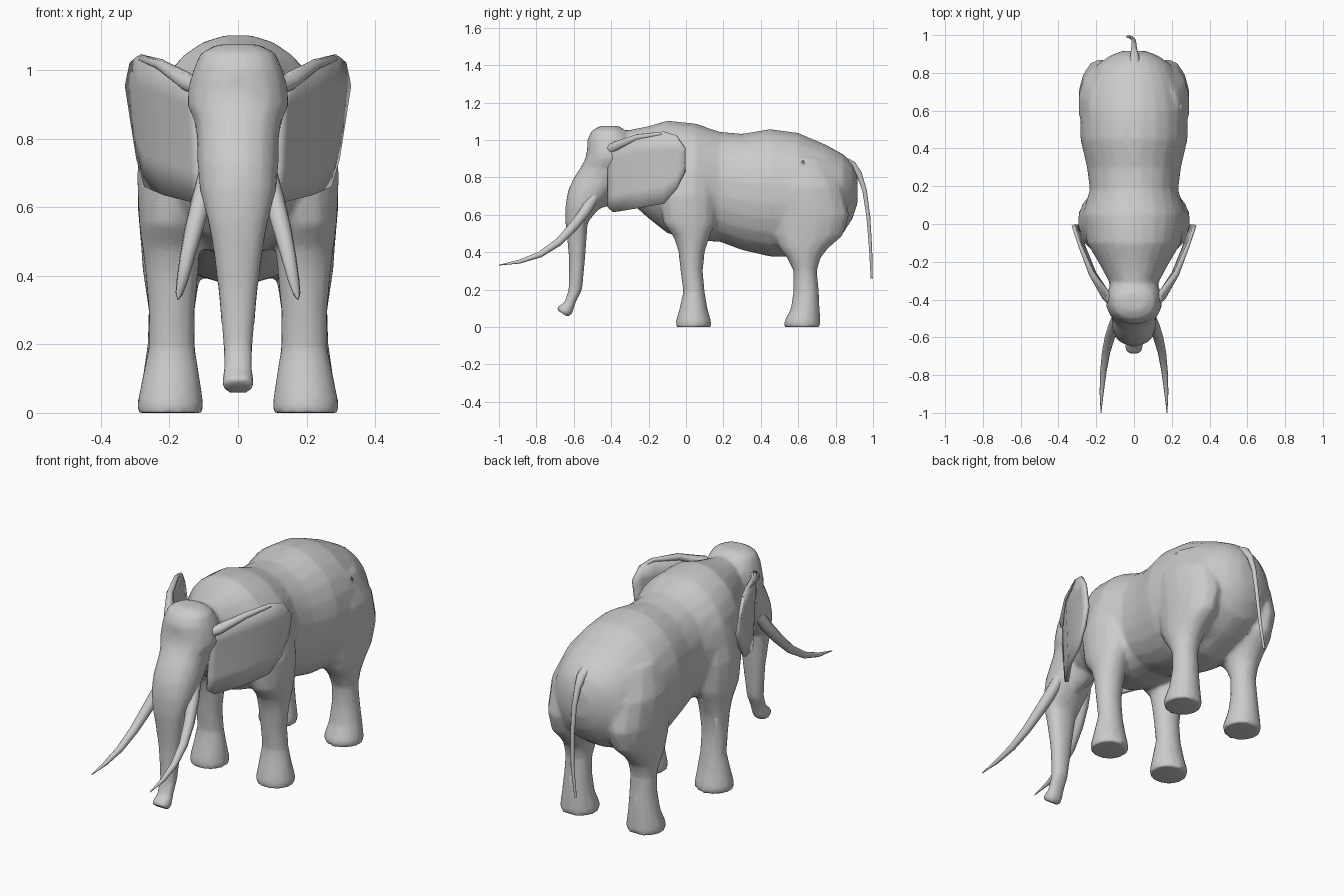
import bpy, bmesh, math
from mathutils import Vector


def ellipse(c, u, v, n, p=1.0):
    """Ring around c with half-axes u, v; p < 1 makes it boxier."""
    pts = []
    for i in range(n):
        a = 2 * math.pi * (i + 0.5) / n
        ca, sa = math.cos(a), math.sin(a)
        pts.append(Vector(c) + Vector(u) * math.copysign(abs(ca) ** p, ca)
                   + Vector(v) * math.copysign(abs(sa) ** p, sa))
    return pts


def loft(bm, rings):
    """Closed skin through a list of rings."""
    rows = [[bm.verts.new(p) for p in r] for r in rings]
    n = len(rows[0])
    for a, b in zip(rows, rows[1:]):
        for i in range(n):
            bm.faces.new((a[i], a[(i + 1) % n], b[(i + 1) % n], b[i]))
    bm.faces.new(rows[0])
    bm.faces.new(rows[-1])


def tube(bm, path, n=10):
    """Tapered tube along (x, y, z, radius) points."""
    pts = [Vector(p[:3]) for p in path]
    rings = []
    for i, p in enumerate(pts):
        t = (pts[min(i + 1, len(pts) - 1)] - pts[max(i - 1, 0)]).normalized()
        u = t.cross(Vector((1, 0, 0))).normalized()
        v = t.cross(u)
        rings.append(ellipse(p, u * path[i][3], v * path[i][3], n))
    loft(bm, rings)


def finish(name, bm, angle=60):
    bmesh.ops.recalc_face_normals(bm, faces=bm.faces)
    me = bpy.data.meshes.new(name)
    bm.to_mesh(me)
    bm.free()
    ob = bpy.data.objects.new(name, me)
    bpy.context.collection.objects.link(ob)
    bpy.ops.object.select_all(action='DESELECT')
    ob.select_set(True)
    bpy.context.view_layer.objects.active = ob
    bpy.ops.object.shade_smooth_by_angle(angle=math.radians(angle))
    return ob


# ---- body: torso, legs, head and trunk fused into one skin ----
bm = bmesh.new()

# torso: y, bottom z, top z, half width
torso = [(-.42, .72, 1.03, .10), (-.30, .67, 1.055, .135), (-.20, .58, 1.075, .19),
         (-.10, .50, 1.105, .25), (.05, .46, 1.09, .275), (.18, .455, 1.045, .235),
         (.30, .41, 1.035, .25), (.45, .375, 1.06, .285), (.60, .375, 1.04, .285),
         (.75, .44, .975, .25), (.84, .50, .925, .20), (.89, .58, .87, .13),
         (.917, .66, .80, .06)]
loft(bm, [ellipse((0, y, (b + t) / 2), (w, 0, 0), (0, 0, (t - b) / 2), 24, .95)
          for y, b, t, w in torso])

# legs: z, y range, x range
front_leg = [(0, -.055, .135, .10, .295), (.03, -.055, .135, .10, .295),
             (.10, -.035, .115, .11, .28), (.19, -.015, .10, .125, .262),
             (.30, -.03, .09, .125, .262), (.40, -.04, .10, .115, .27),
             (.48, -.065, .125, .11, .28), (.55, -.12, .155, .10, .29),
             (.70, -.15, .17, .06, .297), (.85, -.10, .14, .05, .27)]
hind_leg = [(0, .525, .72, .10, .295), (.03, .525, .72, .10, .295),
            (.10, .56, .715, .115, .28), (.20, .575, .71, .125, .265),
            (.30, .575, .70, .125, .262), (.37, .54, .72, .115, .272),
            (.42, .50, .76, .10, .28), (.49, .46, .84, .08, .285),
            (.60, .44, .875, .06, .295), (.75, .42, .84, .05, .295),
            (.90, .45, .75, .05, .24)]
for s in (-1, 1):
    for leg in (front_leg, hind_leg):
        loft(bm, [ellipse((s * (x0 + x1) / 2, (y0 + y1) / 2, z),
                          (s * (x1 - x0) / 2, 0, 0), (0, (y1 - y0) / 2, 0), 14)
                  for z, y0, y1, x0, x1 in leg])

# head and trunk: z, front y, back y, half width
head = [(1.075, -.46, -.36, .06), (1.05, -.505, -.32, .11), (1.0, -.53, -.28, .132),
        (.95, -.53, -.27, .146), (.90, -.54, -.27, .15), (.85, -.567, -.28, .128),
        (.80, -.60, -.33, .12), (.73, -.632, -.38, .12), (.65, -.645, -.45, .112),
        (.56, -.645, -.525, .088), (.49, -.637, -.53, .075), (.36, -.625, -.54, .058),
        (.20, -.628, -.555, .043), (.13, -.65, -.59, .042)]
rings = [ellipse((0, (f + b) / 2, z), (w, 0, 0), (0, (b - f) / 2, 0), 16, .9)
         for z, f, b, w in head]
# flared trunk tip, tilted forward
rings.append(ellipse((0, -.645, .092), (.047, 0, 0), (0, .036, -.022), 16, .9))
rings.append(ellipse((0, -.662, .073), (.048, 0, 0), (0, .03, -.02), 16, .9))
loft(bm, rings)

# lower lip
tube(bm, [(0, -.34, .74, .06), (0, -.42, .70, .055), (0, -.465, .667, .038),
          (0, -.495, .645, .022)])

body = finish("body", bm)
re = body.modifiers.new("fuse", 'REMESH')
re.mode = 'VOXEL'
re.voxel_size = .012
re.use_smooth_shade = True
sm = body.modifiers.new("soften", 'SMOOTH')
sm.factor = .5
sm.iterations = 4
de = body.modifiers.new("simplify", 'DECIMATE')
de.ratio = .15
de.use_symmetry = True

# ---- ears, tusks ----
# ear columns: y, x, bottom z, top z
ear = [(-.415, .125, .64, .93), (-.385, .145, .615, .99), (-.26, .228, .635, 1.03),
       (-.12, .285, .66, 1.042), (-.05, .308, .74, 1.022), (-.005, .322, .83, .955)]
for s, side in ((-1, "left"), (1, "right")):
    bm = bmesh.new()
    rows = 4
    cols = [[bm.verts.new((s * (x - .02 * (1 - k / rows)), y, b + (t - b) * k / rows))
             for k in range(rows + 1)] for y, x, b, t in ear]
    for a, c in zip(cols, cols[1:]):
        for k in range(rows):
            bm.faces.new((a[k], c[k], c[k + 1], a[k + 1]))
    ob = finish("ear_" + side, bm, 40)
    so = ob.modifiers.new("thickness", 'SOLIDIFY')
    so.thickness = .018
    so.offset = 0

    # thick fold along the upper ear edge
    bm = bmesh.new()
    tube(bm, [(s * .10, -.42, .945, .03), (s * .15, -.375, .965, .026),
              (s * .225, -.26, 1.015, .017), (s * .283, -.12, 1.035, .011),
              (s * .308, -.05, 1.018, .007)], 8)
    finish("ear_rim_" + side, bm)

    bm = bmesh.new()
    tube(bm, [(s * .085, -.49, .70, .03), (s * .105, -.535, .625, .03),
              (s * .128, -.60, .54, .027), (s * .148, -.68, .455, .022),
              (s * .162, -.78, .388, .017), (s * .171, -.89, .35, .011),
              (s * .175, -1.0, .331, .002)])
    finish("tusk_" + side, bm)

# ---- tail ----
bm = bmesh.new()
tube(bm, [(.005, .84, .88, .035), (.003, .89, .865, .024), (0, .925, .82, .017),
          (0, .955, .73, .013), (-.003, .975, .59, .011), (-.012, .987, .42, .009),
          (-.035, .993, .26, .006)], 8)
finish("tail", bm)
